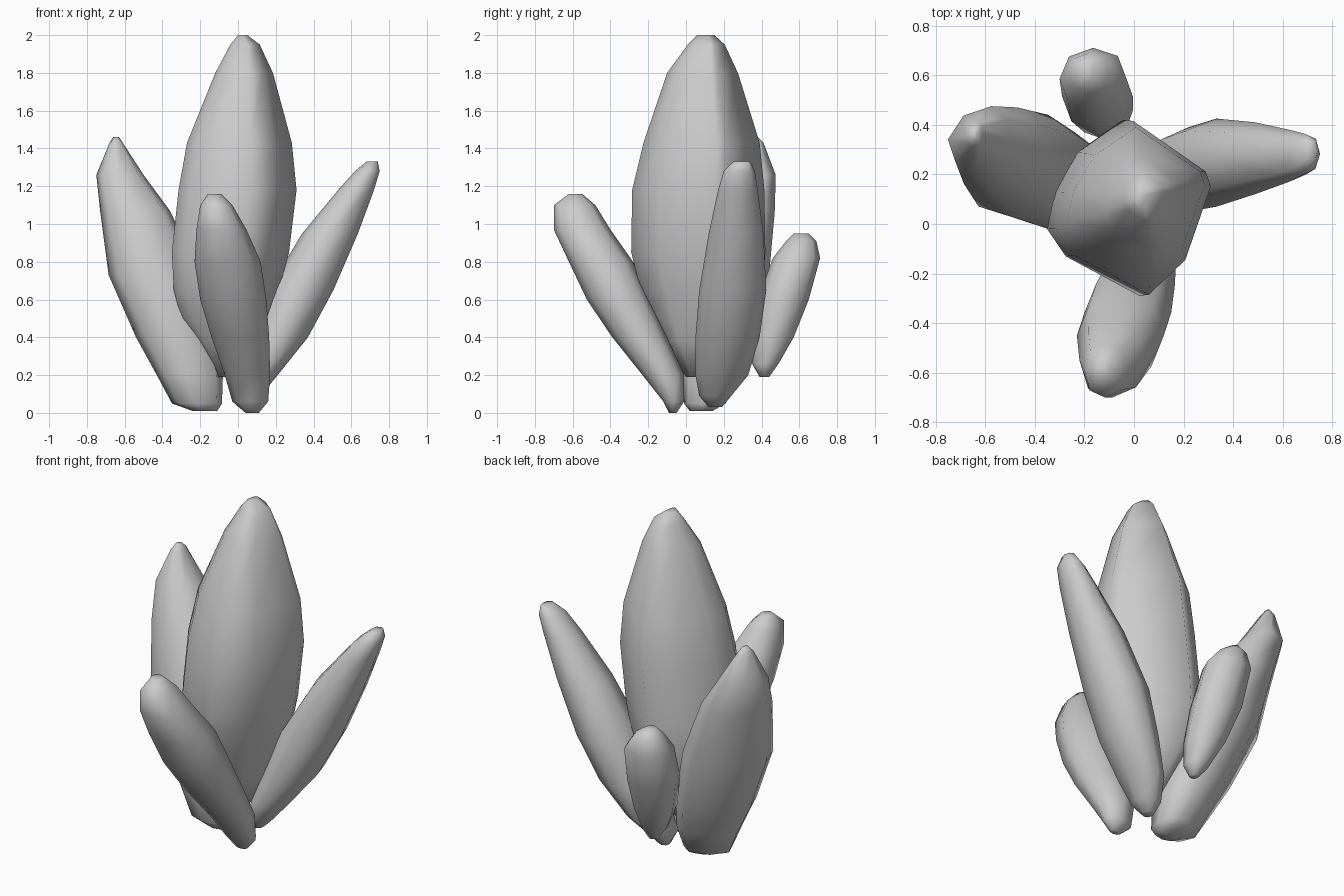
import bpy

# Cross-section outlines, counter-clockwise, within -1..1
OCT = [(1, 0), (.74, .74), (0, 1), (-.72, .72),
       (-1, 0), (-.74, -.74), (0, -1), (.72, -.72)]
BROAD = [(1, 0), (.88, .6), (.4, 1), (-.5, .7),
         (-1, -.05), (-.76, -.76), (-.1, -1), (.8, -.8)]
ROUND_DIAMOND = [(0, 1), (-.6, .63), (-.9, .18), (-1, -.24), (-.76, -.55),
                 (.2, -1), (.67, -.6), (1, .25), (.93, .42)]


def crystal(name, sections, shape=OCT):
    """Loft a smooth shard through level sections (z, x0, x1, y0, y1)."""
    verts, faces, n = [], [], len(shape)
    for z, x0, x1, y0, y1 in sections:
        verts += [((x0 + x1) / 2 + (x1 - x0) / 2 * u,
                   (y0 + y1) / 2 + (y1 - y0) / 2 * v, z) for u, v in shape]
    for r in range(len(sections) - 1):
        for i in range(n):
            a, b = r * n + i, r * n + (i + 1) % n
            faces.append((a, b, b + n, a + n))
    faces.append(tuple(reversed(range(n))))
    faces.append(tuple(range(len(verts) - n, len(verts))))
    me = bpy.data.meshes.new(name)
    me.from_pydata(verts, [], faces)
    me.shade_smooth()
    ob = bpy.data.objects.new(name, me)
    bpy.context.collection.objects.link(ob)
    return ob


# Tall central shard
crystal("main_crystal", [
    (.19, -.11, .02, .0, .14), (.38, -.22, .12, -.12, .30),
    (.50, -.30, .17, -.18, .36), (.65, -.34, .22, -.24, .41),
    (.85, -.35, .27, -.29, .42), (1.18, -.315, .31, -.285, .415),
    (1.43, -.27, .285, -.225, .39), (1.8, -.12, .185, -.10, .275),
    (1.95, -.04, .115, .01, .205), (2.0, .0, .05, .06, .15)], ROUND_DIAMOND)

# Leaning side shards
crystal("left_crystal", [
    (.01, -.24, -.11, .02, .14), (.05, -.35, -.085, -.01, .21),
    (.2, -.43, -.08, -.02, .30), (.4, -.54, -.11, -.02, .37),
    (.73, -.685, -.20, .02, .44), (1.07, -.73, -.36, .12, .47),
    (1.26, -.75, -.50, .22, .475), (1.43, -.68, -.61, .31, .41),
    (1.46, -.66, -.63, .34, .38)], BROAD)
crystal("right_crystal", [
    (.03, .0, .06, .12, .19), (.09, -.03, .12, .07, .24),
    (.2, .0, .21, .05, .33), (.4, .07, .37, .05, .39),
    (.65, .16, .505, .07, .425), (.95, .34, .635, .12, .41),
    (1.18, .53, .72, .17, .38), (1.28, .62, .75, .20, .365),
    (1.33, .68, .74, .25, .34)])
crystal("front_crystal", [
    (.0, .04, .11, -.09, -.05), (.06, -.03, .16, -.12, -.01),
    (.2, -.07, .17, -.23, -.01), (.4, -.14, .165, -.39, -.10),
    (.6, -.20, .15, -.525, -.19), (.8, -.23, .12, -.62, -.28),
    (.97, -.22, .045, -.70, -.40), (1.1, -.20, -.03, -.70, -.48),
    (1.16, -.16, -.09, -.62, -.55)])
crystal("back_crystal", [
    (.19, -.10, -.05, .39, .44), (.26, -.16, -.02, .35, .49),
    (.4, -.23, -.005, .34, .57), (.6, -.29, -.005, .38, .65),
    (.82, -.30, -.03, .46, .71), (.91, -.26, -.10, .53, .69),
    (.95, -.22, -.16, .57, .65)])
